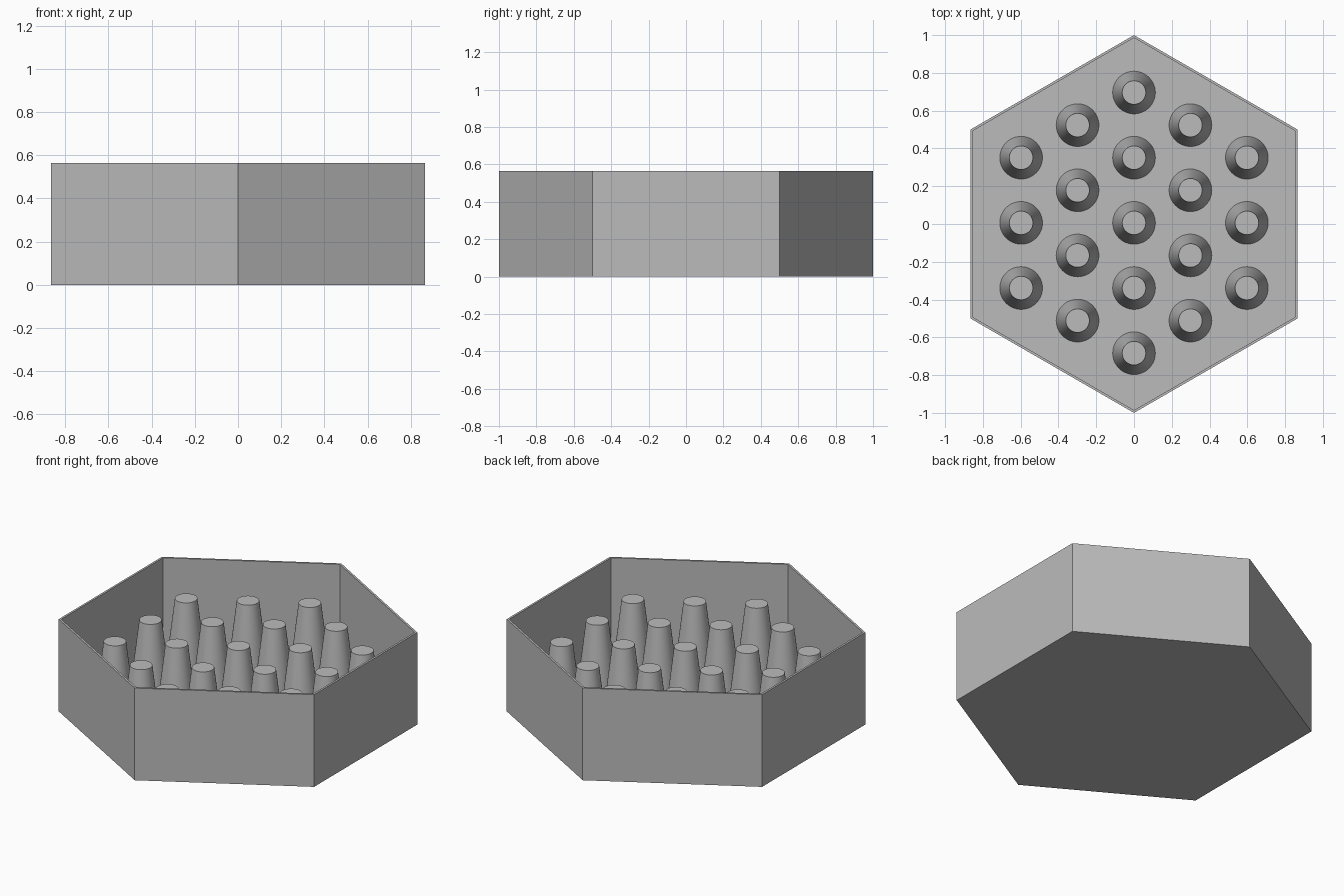
import bpy, bmesh, math
from mathutils import Matrix

if "Cube" in bpy.data.objects:
    bpy.data.objects.remove(bpy.data.objects["Cube"], do_unlink=True)

HEIGHT, WALL, FLOOR = 0.565, 0.0125, 0.02
PEG_TOP, PEG_BASE_R, PEG_TOP_R, PITCH = 0.44, 0.113, 0.0625, 0.345

grey = bpy.data.materials.new("plain grey")
grey.use_nodes = True
color = (0.5, 0.5, 0.5, 1)
grey.diffuse_color = color
grey.node_tree.nodes["Principled BSDF"].inputs["Base Color"].default_value = color


def make_object(name, bm):
    bmesh.ops.recalc_face_normals(bm, faces=bm.faces)
    mesh = bpy.data.meshes.new(name)
    bm.to_mesh(mesh)
    bm.free()
    mesh.materials.append(grey)
    obj = bpy.data.objects.new(name, mesh)
    bpy.context.collection.objects.link(obj)
    return obj


def hexagon(bm, radius, z):
    angles = [math.radians(90 + 60 * i) for i in range(6)]
    return [bm.verts.new((radius * math.cos(a), radius * math.sin(a), z)) for a in angles]


# Open hexagonal tray: outer wall, rim, inner wall, floor
bm = bmesh.new()
inner = 1 - WALL / math.cos(math.radians(30))
rings = [hexagon(bm, r, z) for r, z in
         ((1, 0), (1, HEIGHT), (inner, HEIGHT), (inner, FLOOR))]
for low, high in zip(rings, rings[1:]):
    for i in range(6):
        j = (i + 1) % 6
        bm.faces.new((low[i], low[j], high[j], high[i]))
bm.faces.new(rings[0])
bm.faces.new(rings[-1])
make_object("hexagonal_tray", bm)

# Tapered pegs on a hexagonal lattice, five across the middle
bm = bmesh.new()
for q in range(-2, 3):
    for r in range(-2, 3):
        if abs(q + r) > 2:
            continue
        x = PITCH * math.cos(math.radians(30)) * q
        y = PITCH * (r + q / 2) + 0.006
        place = Matrix.Translation((x, y, (FLOOR + PEG_TOP) / 2))
        bmesh.ops.create_cone(bm, cap_ends=True, segments=48, radius1=PEG_BASE_R,
                              radius2=PEG_TOP_R, depth=PEG_TOP - FLOOR, matrix=place)
# Drop the hidden undersides
hidden = [f for f in bm.faces if f.calc_center_median().z < FLOOR + 0.01]
bmesh.ops.delete(bm, geom=hidden, context="FACES_ONLY")
pegs = make_object("tapered_pegs", bm)

bpy.ops.object.select_all(action="DESELECT")
pegs.select_set(True)
bpy.context.view_layer.objects.active = pegs
bpy.ops.object.shade_smooth_by_angle(angle=math.radians(35))
